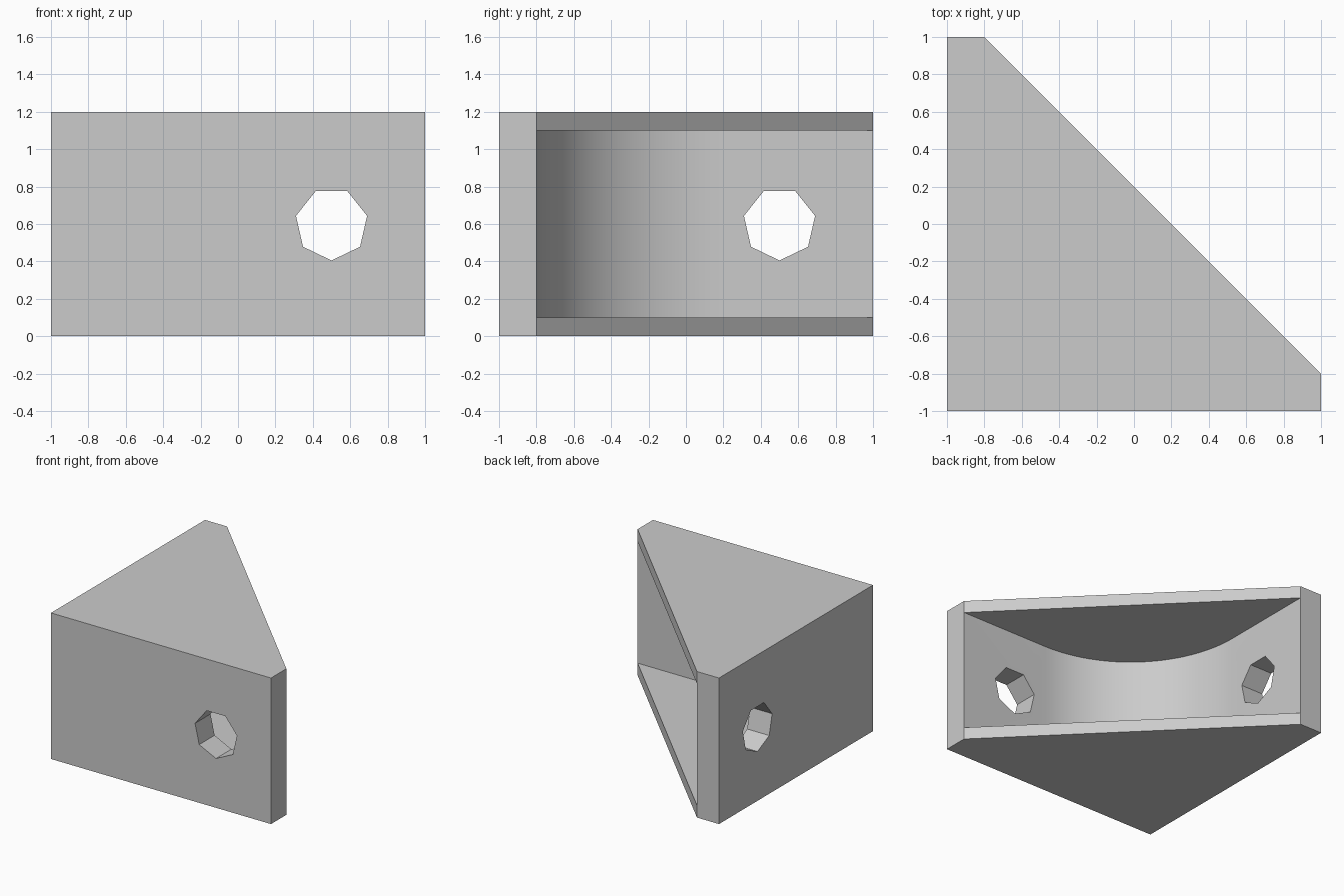
import bpy, bmesh, math

cube = bpy.data.objects.get("Cube")
if cube:
    bpy.data.objects.remove(cube, do_unlink=True)

HEIGHT, WALL, PLATE, FILLET = 1.2, 0.2, 0.1, 1.0
INNER = WALL - 1

grey = bpy.data.materials.new("grey")
grey.use_nodes = True
grey.diffuse_color = (0.6, 0.6, 0.6, 1)
grey.node_tree.nodes["Principled BSDF"].inputs["Base Color"].default_value = (0.6, 0.6, 0.6, 1)


def prism(name, outline, depth):
    """Extrude a closed 3D outline along the depth vector."""
    bm = bmesh.new()
    face = bm.faces.new([bm.verts.new(p) for p in outline])
    top = bmesh.ops.extrude_face_region(bm, geom=[face])["geom"]
    bmesh.ops.translate(bm, vec=depth, verts=[v for v in top if isinstance(v, bmesh.types.BMVert)])
    bmesh.ops.recalc_face_normals(bm, faces=bm.faces)
    mesh = bpy.data.meshes.new(name)
    bm.to_mesh(mesh)
    bm.free()
    mesh.materials.append(grey)
    obj = bpy.data.objects.new(name, mesh)
    bpy.context.collection.objects.link(obj)
    return obj


# Solid corner block with its blunt ends
bracket = prism("corner_bracket", [(-1, -1, 0), (1, -1, 0), (1, INNER, 0),
                                   (INNER, 1, 0), (-1, 1, 0)], (0, 0, HEIGHT))

# Pocket between the two plates, with a large rounded inner corner
centre = INNER + FILLET
steps = 24
arc = [(centre + FILLET * math.cos(a), centre + FILLET * math.sin(a), PLATE)
       for a in (math.pi * (1 + i / steps / 2) for i in range(steps + 1))]
pocket = prism("pocket_cutter", arc + [(2, INNER, PLATE), (2, 2, PLATE), (INNER, 2, PLATE)],
               (0, 0, HEIGHT - 2 * PLATE))

# Seven-sided screw holes, one through each wall
ring = [(0.5 + 0.195 * math.sin(t), 0.6 - 0.195 * math.cos(t))
        for t in (math.tau * i / 7 for i in range(7))]
front_hole = prism("front_hole_cutter", [(u, -1.2, z) for u, z in ring], (0, 0.6, 0))
side_hole = prism("side_hole_cutter", [(-1.2, u, z) for u, z in ring], (0.6, 0, 0))

bpy.context.view_layer.objects.active = bracket
for cutter in (pocket, front_hole, side_hole):
    cut = bracket.modifiers.new(cutter.name, "BOOLEAN")
    cut.operation = "DIFFERENCE"
    cut.solver = "EXACT"
    cut.object = cutter
    bpy.ops.object.modifier_apply(modifier=cut.name)
    bpy.data.objects.remove(cutter, do_unlink=True)

# Smooth fillet, crisp edges elsewhere
bpy.ops.object.select_all(action="DESELECT")
bracket.select_set(True)
bpy.ops.object.shade_smooth_by_angle(angle=math.radians(30))
